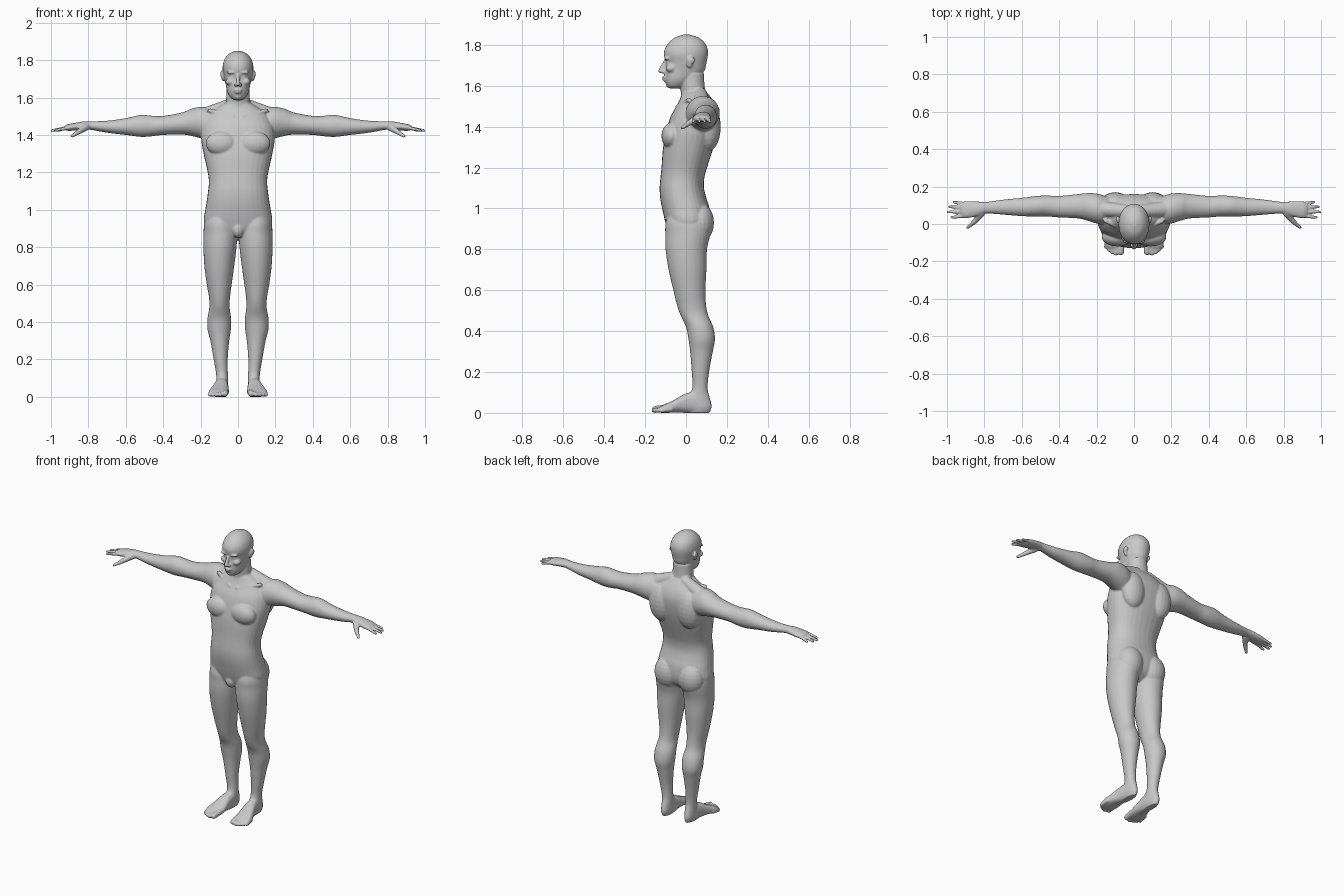
import bpy, bmesh, math
from mathutils import Vector, Matrix

bm = bmesh.new()


def spline(a, b, c, d, t):
    """Catmull-Rom blend of four cross-sections."""
    return [0.5 * (2 * q + (r - p) * t + (2 * p - 5 * q + 4 * r - s) * t * t
                   + (3 * q - p - 3 * r + s) * t ** 3) for p, q, r, s in zip(a, b, c, d)]


def loft(axis, rows, power=2.0, segs=32, steps=5):
    """Closed skin through rows of (position on axis, low/high extent, low/high extent)."""
    pad = [rows[0]] + rows + [rows[-1]]
    secs = [spline(*pad[i:i + 4], k / steps) for i in range(len(rows) - 1) for k in range(steps)]
    secs.append(rows[-1])
    u, v = [i for i in range(3) if i != axis]
    rings = []
    for t, a0, a1, b0, b1 in secs:
        ring = []
        for k in range(segs):
            ang = 2 * math.pi * k / segs
            c, s = math.cos(ang), math.sin(ang)
            p = [0, 0, 0]
            p[axis] = t
            p[u] = (a0 + a1) / 2 + (a1 - a0) / 2 * math.copysign(abs(c) ** (2 / power), c)
            p[v] = (b0 + b1) / 2 + (b1 - b0) / 2 * math.copysign(abs(s) ** (2 / power), s)
            ring.append(bm.verts.new(p))
        rings.append(ring)
    for r, q in zip(rings, rings[1:]):
        for k in range(segs):
            n = (k + 1) % segs
            bm.faces.new((r[k], r[n], q[n], q[k]))
    bm.faces.new(rings[0][::-1])
    bm.faces.new(rings[-1])


def blob(pos, radii):
    """Ellipsoid muscle or facial form."""
    bmesh.ops.create_uvsphere(bm, u_segments=20, v_segments=12, radius=1,
                              matrix=Matrix.Translation(pos) @ Matrix.Diagonal((*radii, 1)))


def chain(a, b, ra, rb, n=9):
    """Tapered round limb made of overlapping balls."""
    a, b = Vector(a), Vector(b)
    for i in range(n):
        t = i / (n - 1)
        r = ra + (rb - ra) * t
        blob(a.lerp(b, t), (r, r, r))


def sym(rows):
    return [(z, -w, w, y0, y1) for z, w, y0, y1 in rows]


# Torso
loft(2, sym([(.84, .05, -.03, .05), (.88, .14, -.08, .10), (.93, .182, -.10, .118),
             (1.0, .175, -.117, .115), (1.05, .167, -.126, .10), (1.1, .16, -.129, .088),
             (1.15, .156, -.125, .09), (1.2, .162, -.12, .103), (1.3, .184, -.112, .135),
             (1.38, .197, -.096, .154), (1.45, .19, -.075, .16), (1.5, .165, -.047, .148),
             (1.54, .12, -.028, .125), (1.57, .07, -.02, .10)]), 2.3)
blob((.088, -.07, 1.355), (.085, .05, .065))      # chest muscle
blob((.10, .11, 1.40), (.08, .06, .12))           # shoulder blade
blob((.085, .065, .93), (.085, .072, .10))        # buttock
blob((0, -.065, .895), (.035, .038, .045))        # groin
chain((.05, .07, 1.557), (.18, .08, 1.50), .035, .045)        # trapezius
chain((.025, -.042, 1.497), (.15, .015, 1.53), .011, .012, 14)  # collarbone

# Neck and head
loft(2, sym([(1.48, .078, -.03, .11), (1.55, .067, -.025, .099), (1.6, .063, -.028, .091),
             (1.66, .06, -.03, .088)]))
loft(2, sym([(1.587, .02, -.08, -.03), (1.60, .04, -.094, .0), (1.63, .057, -.104, .04),
             (1.67, .066, -.105, .088), (1.71, .074, -.099, .10), (1.75, .082, -.108, .107),
             (1.78, .08, -.104, .106), (1.81, .069, -.085, .092), (1.836, .045, -.055, .062),
             (1.85, .012, -.015, .02)]), 2.1)

# Face
chain((0, -.102, 1.718), (0, -.125, 1.673), .009, .0115)   # nose bridge
blob((.012, -.112, 1.668), (.009, .012, .009))             # nostril
blob((0, -.105, 1.641), (.023, .013, .006))                # upper lip
blob((0, -.103, 1.628), (.020, .013, .006))                # lower lip
blob((0, -.081, 1.605), (.022, .017, .016))                # chin
blob((.031, -.092, 1.734), (.028, .015, .009))             # brow
blob((.031, -.084, 1.712), (.013, .012, .008))             # eye
blob((.042, -.074, 1.685), (.025, .025, .020))             # cheek
blob((.080, .018, 1.715), (.010, .016, .028))              # ear
blob((.087, .025, 1.725), (.008, .019, .019))              # ear rim

# Arm and palm
loft(0, [(.10, .04, .13, 1.40, 1.52), (.16, .0, .152, 1.375, 1.543), (.2, .003, .163, 1.383, 1.55),
         (.25, .018, .165, 1.395, 1.54), (.3, .03, .16, 1.402, 1.52), (.4, .035, .15, 1.40, 1.502),
         (.46, .04, .152, 1.393, 1.503), (.52, .04, .15, 1.39, 1.507), (.6, .042, .14, 1.40, 1.49),
         (.7, .05, .13, 1.412, 1.476), (.79, .056, .118, 1.428, 1.473),
         (.83, .044, .12, 1.427, 1.472), (.88, .033, .122, 1.423, 1.463),
         (.91, .032, .12, 1.422, 1.457), (.925, .045, .11, 1.428, 1.45)])

# Fingers and thumb
for y, tip_y, tip_x, r in ((.043, .036, .974, .0105), (.066, .064, .994, .011),
                           (.088, .092, .986, .0105), (.109, .117, .962, .0095)):
    chain((.90, y, 1.441), (tip_x, tip_y, 1.424), r, .0082, 14)
chain((.815, .06, 1.442), (.85, .015, 1.418), .021, .014)
chain((.85, .015, 1.418), (.887, -.018, 1.394), .014, .009)

# Leg
loft(2, [(1.0, .03, .16, -.08, .09), (.93, .012, .18, -.10, .115), (.88, .003, .184, -.101, .12),
         (.8, .008, .185, -.10, .103), (.7, .02, .18, -.085, .10), (.6, .034, .167, -.062, .095),
         (.53, .043, .155, -.045, .098), (.48, .045, .153, -.028, .108),
         (.42, .037, .163, .0, .133), (.36, .038, .163, .012, .142), (.3, .047, .148, .02, .131),
         (.2, .055, .13, .028, .113), (.12, .054, .117, .03, .106), (.07, .052, .116, .0, .118),
         (.03, .053, .116, -.02, .126), (.0, .06, .108, -.01, .115)])

# Foot and toes
loft(1, [(.10, .06, .108, .005, .06), (.05, .052, .118, .0, .10), (.0, .052, .128, .0, .095),
         (-.05, .049, .145, .002, .068), (-.09, .049, .157, .0, .048),
         (-.12, .055, .155, .0, .034), (-.135, .065, .14, .005, .025)], 2.4)
for x, y, r in ((.070, -.150, .017), (.096, -.157, .0125), (.116, -.150, .0115),
                (.134, -.138, .011), (.150, -.122, .0105)):
    chain((x - .004, y + .05, r + .008), (x, y, r), r, r)

# Fuse the half figure, its mirror and all muscle forms into one smooth skin
bmesh.ops.recalc_face_normals(bm, faces=bm.faces)
mesh = bpy.data.meshes.new("body")
bm.to_mesh(mesh)
bm.free()
skin = bpy.data.materials.new("plain grey")
skin.diffuse_color = (.58, .58, .58, 1)
mesh.materials.append(skin)
body = bpy.data.objects.new("body", mesh)
bpy.context.collection.objects.link(body)
mirror = body.modifiers.new("mirror", 'MIRROR')
mirror.use_mirror_merge = False
fuse = body.modifiers.new("fuse", 'REMESH')
fuse.mode = 'VOXEL'
fuse.voxel_size = .005
fuse.use_smooth_shade = True
soften = body.modifiers.new("soften", 'SMOOTH')
soften.factor = .5
soften.iterations = 5
